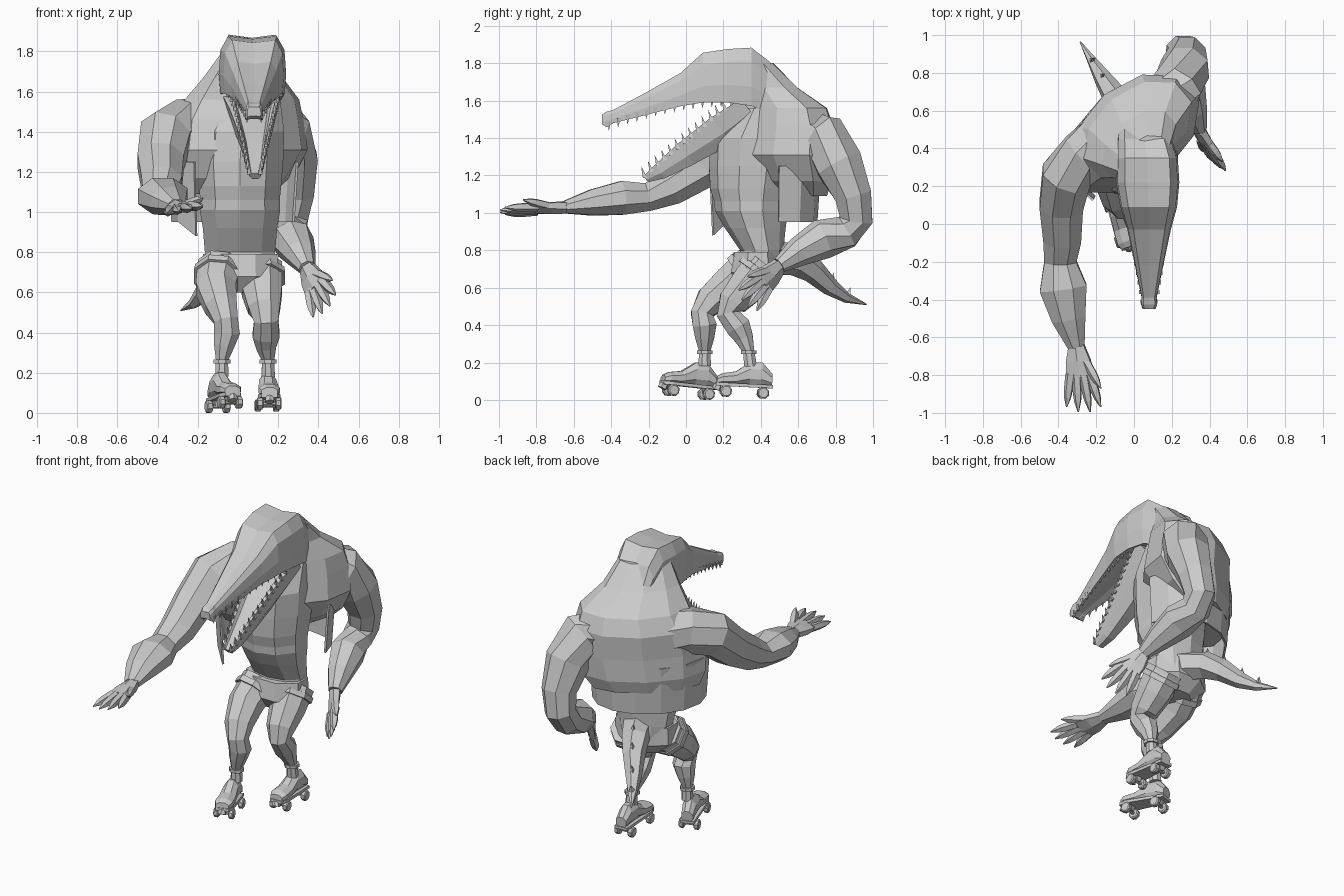
import bpy, math
from mathutils import Vector, Matrix

old = bpy.data.objects.get("Cube")
if old:
    bpy.data.objects.remove(old)

GREY = (0.6, 0.6, 0.6, 1)
mat = bpy.data.materials.new("plain grey")
mat.use_nodes = True
mat.diffuse_color = GREY
mat.node_tree.nodes["Principled BSDF"].inputs["Base Color"].default_value = GREY


def make(name, verts, faces, matrix=None):
    me = bpy.data.meshes.new(name)
    me.from_pydata([tuple(v) for v in verts], [], faces)
    me.materials.append(mat)
    ob = bpy.data.objects.new(name, me)
    bpy.context.collection.objects.link(ob)
    if matrix:
        ob.matrix_world = matrix
    return ob


def polygon(n):
    k = 1 / math.cos(math.pi / n)
    return [(k * math.cos(math.tau * (i + .5) / n), k * math.sin(math.tau * (i + .5) / n)) for i in range(n)]


def loft(name, rings, profile=8, side=(1, 0, 0), axis=None, matrix=None):
    """Skin rings of (x, y, z, half width[, half height]) along a path."""
    prof = polygon(profile) if isinstance(profile, int) else profile
    n, pts = len(prof), [Vector(r[:3]) for r in rings]
    verts, faces = [], []
    for i, r in enumerate(rings):
        t = Vector(axis) if axis else pts[min(i + 1, len(pts) - 1)] - pts[max(i - 1, 0)]
        t.normalize()
        u = Vector(side)
        u = (u - t * u.dot(t)).normalized()
        v = t.cross(u)
        verts += [pts[i] + u * (p * r[3]) + v * (q * r[-1]) for p, q in prof]
    for i in range(len(rings) - 1):
        for j in range(n):
            a, b = i * n + j, i * n + (j + 1) % n
            faces.append((a, b, b + n, a + n))
    faces += [tuple(range(n))[::-1], tuple(range(len(verts) - n, len(verts)))]
    return make(name, verts, faces, matrix)


def cones(name, items):
    """Four-sided spikes from (base, tip, radius)."""
    verts, faces = [], []
    for base, tip, r in items:
        d = (tip - base).normalized()
        u = d.orthogonal().normalized()
        v, k = d.cross(u), len(verts)
        verts += [base + u * r, base + v * r, base - u * r, base - v * r, tip]
        faces += [(k + i, k + (i + 1) % 4, k + 4) for i in range(4)] + [(k + 3, k + 2, k + 1, k)]
    make(name, verts, faces)


# Waist, belly and throat
loft("belly", [(.01, .4, .7, .16, .12), (.01, .405, .8, .175, .11), (.01, .37, .92, .185, .155),
               (.01, .35, 1.01, .2, .185), (.01, .35, 1.06, .198, .19), (.01, .35, 1.13, .205, .21),
               (.01, .36, 1.25, .215, .225), (.02, .37, 1.4, .21, .23), (.04, .42, 1.56, .17, .17)],
     10, axis=(0, 0, 1))

# Hunched upper body, turned so that the left shoulder is back
TURN = (.77, .64, 0)
loft("upper_body", [(-.08, .52, 1.09, .31, .14), (-.045, .5, 1.17, .36, .2), (0, .475, 1.31, .385, .245),
                    (0, .495, 1.46, .36, .235), (.02, .495, 1.56, .315, .205), (.025, .42, 1.67, .22, .135),
                    (.055, .345, 1.8, .145, .1)], 10, side=TURN, axis=(0, 0, 1))

# Open vest skirt around the back
W, N, C = Vector(TURN), Vector((-.64, .77, 0)), Vector((-.025, .41, 0))
STEPS = 9
verts, faces = [], []
for i in range(STEPS + 1):
    a = math.radians(-30 + 230 * i / STEPS)
    low = .88 if i == STEPS else .95
    for z, grow in ((low, 0), (1.25, .02)):
        verts.append(C + W * ((.335 + grow) * math.cos(a)) + N * ((.26 + grow) * math.sin(a)) + Vector((0, 0, z)))
    if i:
        k = 2 * i
        faces.append((k - 2, k, k + 1, k - 1))
vest = make("vest", verts, faces)
vest.modifiers.new("thickness", 'SOLIDIFY').thickness = .012

# Long head with a flat brow
HEAD = [(-.95, -1), (-.3, -.85), (.3, -.85), (.95, -1), (1, -.35), (.95, .5), (.72, .97),
        (0, .87), (-.72, .97), (-.95, .5), (-1, -.35)]
HEAD = [(p, -q) for p, q in HEAD]
loft("head", [(.08, -.45, 1.5, .034, .025), (.08, -.425, 1.5, .043, .042), (.08, -.39, 1.515, .04, .036),
              (.08, -.22, 1.582, .075, .06), (.08, -.03, 1.66, .115, .09), (.078, .09, 1.725, .15, .135),
              (.072, .22, 1.735, .168, .145), (.07, .35, 1.73, .162, .158), (.055, .45, 1.67, .145, .14),
              (.03, .53, 1.57, .11, .09)], HEAD, axis=(0, 1, 0))

# Lower jaw
JAW = [(-1, 1), (-.75, 1), (-.6, .7), (.6, .7), (.75, 1), (1, 1), (.9, -.2), (.5, -1), (-.5, -1), (-.9, -.2)]
JAW = [(p, -q) for p, q in JAW]
loft("lower_jaw", [(.085, -.215, 1.18, .03, .02), (.085, -.14, 1.22, .045, .045), (.083, 0, 1.315, .07, .07),
                   (.075, .19, 1.44, .115, .09), (.065, .34, 1.55, .155, .075)],
     JAW, axis=(0, .77, .63))

# Teeth on both jaws
upper, lower = [], []
for s in (-1, 1):
    for i in range(13):
        f = i / 12
        p = Vector((.08 + s * (.035 + .1 * f), -.41 + .6 * f, 1.475 + .125 * math.sin(f * 1.5)))
        upper.append((p + Vector((0, 0, .015)), p - Vector((0, .003, .035)), .015))
        q = Vector((.083 + s * (.028 + .085 * f), -.22 + .43 * f, 1.205 + .36 * f))
        lower.append((q - Vector((0, 0, .015)), q + Vector((0, -.02, .045)), .015))
cones("upper_teeth", upper)
cones("lower_teeth", lower)

# Arms
loft("right_arm", [(-.13, .46, 1.42, .15), (-.27, .36, 1.425, .13), (-.36, .25, 1.38, .13), (-.385, .1, 1.25, .115),
                   (-.38, -.08, 1.14, .1), (-.39, -.2, 1.085, .085, .075), (-.375, -.34, 1.08, .125, .09),
                   (-.345, -.5, 1.055, .09, .07), (-.305, -.65, 1.03, .045, .033)])
loft("left_arm", [(.14, .62, 1.42, .13), (.23, .73, 1.4, .13), (.27, .82, 1.26, .125), (.28, .895, 1.09, .098),
                  (.26, .91, .965, .088), (.25, .86, .9, .087), (.27, .73, .86, .1), (.31, .6, .79, .073),
                  (.345, .5, .72, .04)], side=(0, 1, 0))


def hand(name, wrist, palm, spread, thumb, length):
    wrist, palm, spread, thumb = map(Vector, (wrist, palm, spread, thumb))
    spread.normalize()
    fwd = (palm - wrist).normalized()
    mid = (wrist + palm) / 2
    loft(name + "_palm", [(*wrist, .04, .03), (*mid, .065, .028), (*palm, .072, .02)], 6, side=spread)

    def digit(label, base, tip):
        loft(label, [(*base, .021), (*base.lerp(tip, .5), .02), (*base.lerp(tip, .72), .016), (*tip, .003)],
             5, side=spread)
    for i, s in enumerate((-1, -.35, .35, 1)):
        base = palm + spread * (s * .052) - fwd * .015
        digit(f"{name}_finger_{i + 1}", base, base + fwd * (length - .03 * s * s) + spread * (s * .04))
    digit(name + "_thumb", mid + spread * .04, thumb)


hand("right_hand", (-.305, -.64, 1.03), (-.285, -.81, 1.02), (1, 0, .2), (-.175, -.87, 1.07), .205)
hand("left_hand", (.345, .5, .72), (.39, .41, .62), (.6, -.52, .6), (.47, .33, .66), .17)

# Shorts and legs
loft("shorts", [(.01, .38, .6, .1, .08), (.01, .38, .68, .19, .14), (.01, .385, .79, .185, .125)], axis=(0, 0, 1))
legs = {
    "right": [(-.09, .36, .72, .11), (-.11, .24, .62, .1), (-.085, .13, .53, .08), (-.06, .085, .46, .06),
              (-.055, .1, .4, .064), (-.07, .1, .33, .05), (-.08, .1, .26, .03), (-.08, .1, .18, .034)],
    "left": [(.11, .42, .72, .11), (.12, .33, .61, .1), (.13, .25, .52, .08), (.14, .225, .46, .06),
             (.14, .28, .39, .067), (.14, .31, .33, .05), (.15, .335, .26, .03), (.15, .345, .18, .034)]}
for which, rings in legs.items():
    loft(which + "_leg", rings)
    a, b = Vector(rings[0][:3]), Vector(rings[1][:3])
    loft(which + "_shorts_cuff", [(*a.lerp(b, f), r) for f, r in ((0, .1), (.26, .112), (.27, .119), (.5, .119))])
    loft(which + "_sock_band", [(*rings[6][:2], z, .042) for z in (.245, .265)])


# Roller skates
def skate(which, x, y, yaw, pitch):
    m = Matrix.Translation((x, y, .012)) @ Matrix.Rotation(math.radians(yaw), 4, 'Z') \
        @ Matrix.Rotation(math.radians(pitch), 4, 'X')
    loft(which + "_boot", [(0, -.15, .085, .04, .022), (0, -.12, .093, .053, .032), (0, -.05, .1, .05, .038),
                           (0, .025, .128, .043, .064), (0, .09, .128, .041, .064), (0, .145, .1, .035, .035)],
         axis=(0, 1, 0), matrix=m)
    loft(which + "_sole", [(0, -.155, .066, .04, .009), (0, -.11, .066, .055, .009), (0, .15, .066, .042, .009)],
         4, axis=(0, 1, 0), matrix=m)
    loft(which + "_toe_stop", [(0, -.14, .06, .02), (0, -.15, .035, .022)], 6, matrix=m)
    for end, wy in (("front", -.1), ("rear", .1)):
        loft(f"{which}_{end}_truck", [(-.05, wy, .03, .009), (.05, wy, .03, .009)], 6, side=(0, 1, 0), matrix=m)
        loft(f"{which}_{end}_mount", [(0, wy, .03, .014), (0, wy, .065, .022)], 4, matrix=m)
        for s in (-1, 1):
            loft(f"{which}_{end}_wheel_{'left' if s > 0 else 'right'}",
                 [(s * wx, wy, .03, r) for wx, r in ((.03, .024), (.035, .03), (.056, .03), (.061, .024))],
                 8, side=(0, 1, 0), matrix=m)


skate("right", -.07, .01, 18, -6)
skate("left", .15, .31, 3, -3)

# Tail with a row of spikes
tail = [(.02, .46, .765, .08), (-.05, .59, .745, .072), (-.105, .68, .69, .058), (-.165, .77, .605, .042),
        (-.22, .86, .545, .024), (-.285, .965, .51, .003)]
loft("tail", tail, 6)
cones("tail_spikes", [(Vector(r[:3]) + Vector((0, .3, .8)) * r[3], Vector(r[:3]) + Vector((0, .02, r[3] + .035)), .018)
                      for r in tail[1:5]])
